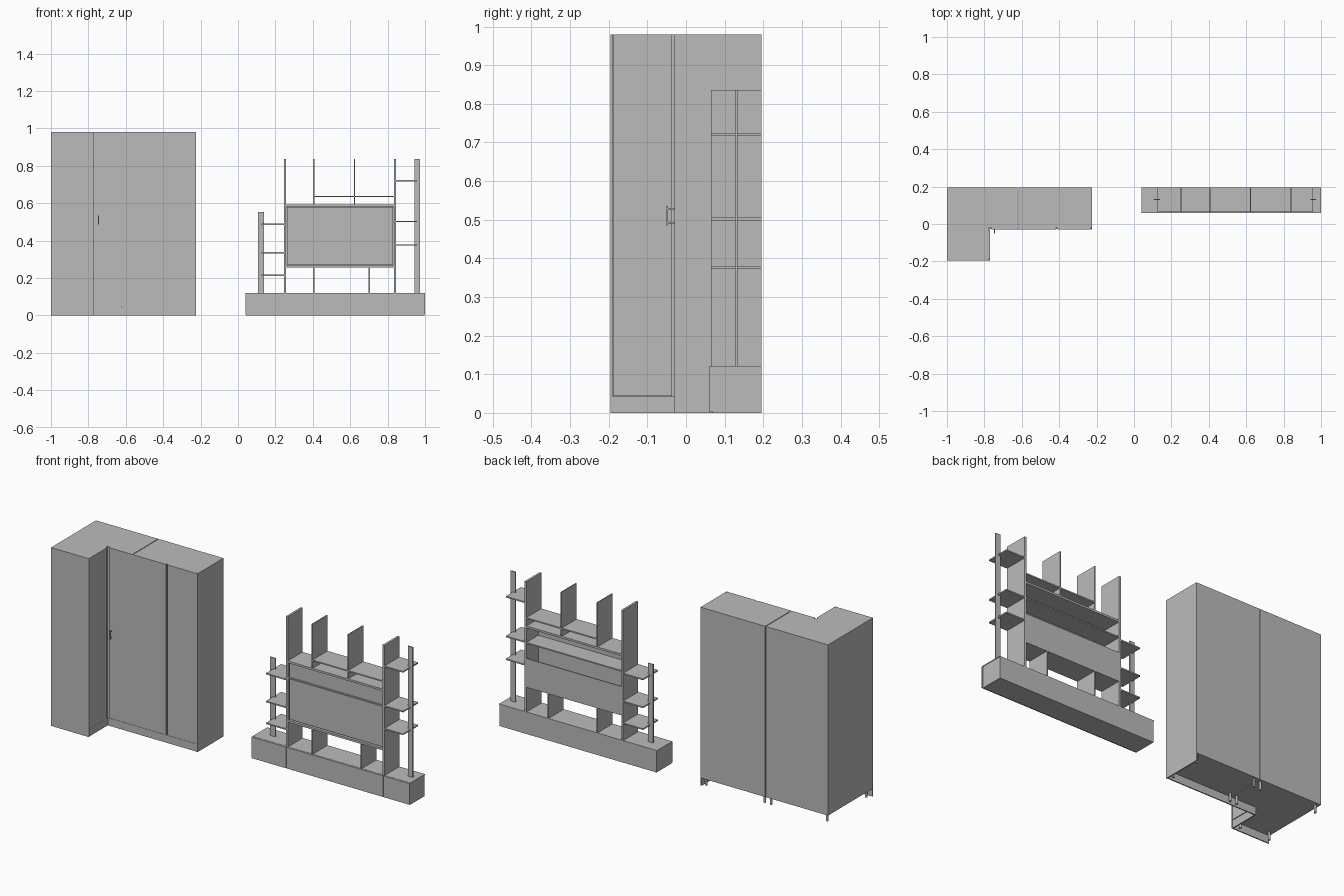
import bpy
import bmesh

if "Cube" in bpy.data.objects:
    bpy.data.objects.remove(bpy.data.objects["Cube"], do_unlink=True)

grey = bpy.data.materials.new("plain grey")
grey.use_nodes = True
COLOUR = (0.5, 0.5, 0.5, 1)
grey.diffuse_color = COLOUR
grey.node_tree.nodes["Principled BSDF"].inputs["Base Color"].default_value = COLOUR


def finish(name, bm):
    mesh = bpy.data.meshes.new(name)
    bm.to_mesh(mesh)
    bm.free()
    mesh.materials.append(grey)
    obj = bpy.data.objects.new(name, mesh)
    bpy.context.collection.objects.link(obj)
    return obj


def box(name, xs, ys, zs):
    """Box spanning a (min, max) range on each axis."""
    bm = bmesh.new()
    bmesh.ops.create_cube(bm, size=1)
    for v in bm.verts:
        for i, (low, high) in enumerate((xs, ys, zs)):
            v.co[i] = high if v.co[i] > 0 else low
    return finish(name, bm)


def extrude_outline(name, points, z0, z1):
    """Upright prism over a flat outline."""
    bm = bmesh.new()
    face = bm.faces.new([bm.verts.new((x, y, z0)) for x, y in points])
    top = bmesh.ops.extrude_face_region(bm, geom=[face])["geom"]
    for v in top:
        if isinstance(v, bmesh.types.BMVert):
            v.co.z = z1
    bmesh.ops.recalc_face_normals(bm, faces=bm.faces)
    return finish(name, bm)


def leg(name, x, y):
    bm = bmesh.new()
    bmesh.ops.create_cone(bm, cap_ends=True, segments=12, radius1=0.006,
                          radius2=0.006, depth=LIFT)
    bmesh.ops.translate(bm, verts=bm.verts, vec=(x, y, LIFT / 2))
    return finish(name, bm)


BACK = 0.195
TOP = 0.98
LIFT = 0.042

# Corner wardrobe: two carcasses with a narrow gap between them
extrude_outline("wardrobe_corner_carcass",
                [(-1, BACK), (-1, -0.189), (-0.778, -0.189),
                 (-0.778, -0.022), (-0.622, -0.022), (-0.622, BACK)], LIFT, TOP)
box("wardrobe_main_carcass", (-0.618, -0.231), (-0.022, BACK), (LIFT, TOP))
box("wardrobe_end_panel", (-0.231, -0.225), (-0.03, BACK), (0, TOP))
box("wardrobe_wing_front", (-1, -0.77), (-BACK, -0.189), (0, TOP))

# Doors
box("wing_door", (-0.778, -0.77), (-0.188, -0.036), (LIFT + 0.002, TOP))
box("main_door_wide", (-0.762, -0.417), (-0.03, -0.022), (LIFT + 0.002, TOP))
box("main_door_narrow", (-0.409, -0.232), (-0.03, -0.022), (LIFT + 0.002, TOP))

# Bar handle on two short mounts
box("door_handle", (-0.748, -0.744), (-0.05, -0.046), (0.485, 0.535))
for z in (0.49, 0.526):
    box("handle_mount", (-0.748, -0.744), (-0.046, -0.03), (z, z + 0.004))

# Plinth boards and legs
box("main_plinth", (-0.776, -0.231), (-0.028, -0.022), (0, LIFT))
box("wing_plinth", (-0.778, -0.772), (-0.189, -0.022), (0, LIFT))
for x in (-0.98, -0.64, -0.6, -0.245):
    leg("back_leg", x, 0.175)
for x in (-0.64, -0.6, -0.245):
    leg("front_leg", x, 0.0)
for x in (-0.98, -0.8):
    leg("wing_leg", x, -0.165)

# Low media base in three modules
box("base_body", (0.042, 0.998), (0.068, BACK), (0, 0.12))
for x0, x1 in ((0.04, 0.249), (0.252, 0.839), (0.842, 1.0)):
    box("base_front", (x0, x1), (0.06, 0.068), (0.004, 0.12))
    box("base_top", (x0, x1), (0.068, BACK), (0.117, 0.121))

FRONT = 0.065
DEPTH = (FRONT, BACK)


def upright(name, x, width, z0, z1):
    box(name, (x - width / 2, x + width / 2), DEPTH, (z0, z1))


def shelf(name, x0, x1, z, thick=0.007):
    box(name, (x0, x1), DEPTH, (z - thick / 2, z + thick / 2))


# Tall side uprights and short dividers
for x in (0.251, 0.839):
    upright("tall_upright", x, 0.012, 0.12, 0.836)
for x in (0.405, 0.622):
    upright("upper_divider", x, 0.006, 0.59, 0.836)
for x in (0.405, 0.702):
    upright("lower_divider", x, 0.006, 0.12, 0.26)

# Screen surround, recessed panel and shelving behind it
for z in (0.262, 0.588):
    shelf("surround_board", 0.245, 0.845, z, 0.011)
shelf("upper_shelf", 0.405, 0.839, 0.636)
shelf("rear_shelf", 0.257, 0.833, 0.5)
box("screen_panel", (0.262, 0.828), (0.072, 0.086), (0.272, 0.58))
box("screen_backing", (0.257, 0.833), (0.086, 0.092), (0.267, 0.583))
box("rear_panel", (0.257, 0.833), (BACK - 0.006, BACK), (0.262, 0.415))

# Open side shelves held by slim posts
for z in (0.215, 0.335, 0.488):
    shelf("short_side_shelf", 0.125, 0.245, z)
for z in (0.377, 0.502, 0.72):
    shelf("tall_side_shelf", 0.845, 0.958, z)
box("short_post", (0.107, 0.138), (0.127, 0.133), (0.12, 0.552))
box("tall_post", (0.943, 0.973), (0.127, 0.133), (0.12, 0.836))
